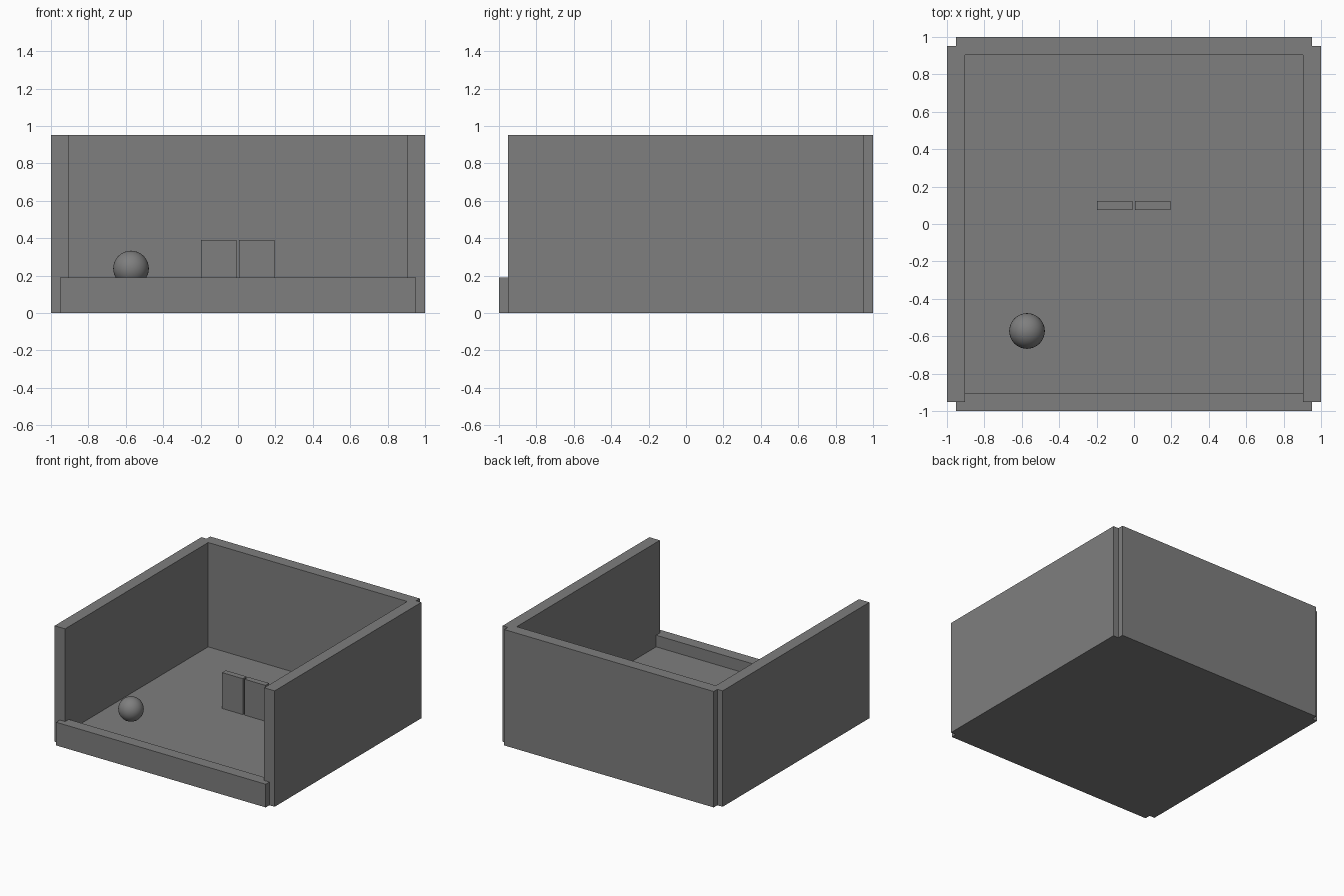
import bpy

if "Cube" in bpy.data.objects:
    bpy.data.objects.remove(bpy.data.objects["Cube"])

U = 2 / 21      # wall thickness; the whole tray is 21 of these wide
H = 10 * U      # half length of floor and walls

dark = bpy.data.materials.new("dark_grey")
dark.diffuse_color = (0.21, 0.21, 0.21, 1)
dark.use_nodes = True
dark.node_tree.nodes["Principled BSDF"].inputs["Base Color"].default_value = dark.diffuse_color


def box(name, lo, hi):
    """Flat-faced box between two opposite corners."""
    centre = [(a + b) / 2 for a, b in zip(lo, hi)]
    bpy.ops.mesh.primitive_cube_add(size=1, location=centre)
    ob = bpy.context.object
    ob.name = name
    ob.scale = [b - a for a, b in zip(lo, hi)]
    bpy.ops.object.transform_apply(location=False, rotation=False, scale=True)
    ob.data.materials.append(dark)
    return ob


# Floor slab
box("floor", (-H, -H, 0), (H, H, U))

# Tall side walls, leaving small notches at the outer corners
for side, x in (("left", -H), ("right", H)):
    box(side + "_wall", (x - U / 2, -H, 0), (x + U / 2, H, H))

# Tall back wall and low front wall
for side, y, height in (("back", H, H), ("front", -H, 2 * U)):
    box(side + "_wall", (-H, y - U / 2, 0), (H, y + U / 2, height))

# Two thin upright panels standing side by side on the floor
for side, x in (("left", -0.103), ("right", 0.101)):
    box(side + "_panel", (x - U, 0.075, 0.09), (x + U, 0.123, 0.39))

# Ball
bpy.ops.mesh.primitive_uv_sphere_add(segments=32, ring_count=16, radius=U,
                                     location=(-0.572, -0.572, 0.238))
ball = bpy.context.object
ball.name = "ball"
ball.data.materials.append(dark)
bpy.ops.object.shade_smooth()
